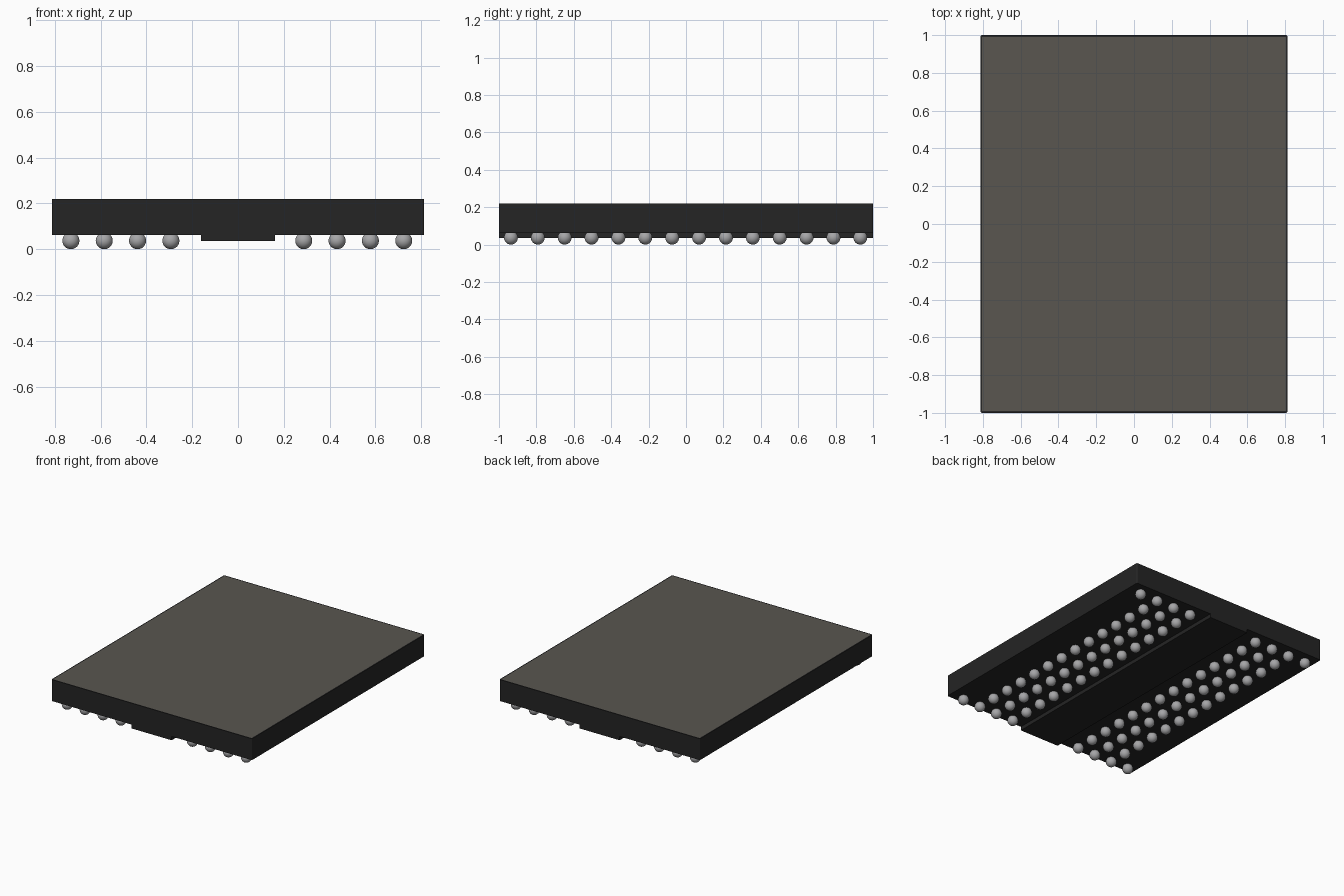
import bpy, bmesh

if "Cube" in bpy.data.objects:
    bpy.data.objects.remove(bpy.data.objects["Cube"])

def material(name, rgb):
    m = bpy.data.materials.new(name)
    m.diffuse_color = (*rgb, 1)
    m.use_nodes = True
    m.node_tree.nodes["Principled BSDF"].inputs["Base Color"].default_value = m.diffuse_color
    return m

black = material("black_resin", (0.018, 0.018, 0.018))
brown = material("grey_brown_top", (0.10, 0.092, 0.08))
solder = material("solder_grey", (0.38, 0.38, 0.39))

def finish(bm, name, mats):
    me = bpy.data.meshes.new(name)
    bm.to_mesh(me)
    bm.free()
    for m in mats:
        me.materials.append(m)
    ob = bpy.data.objects.new(name, me)
    bpy.context.collection.objects.link(ob)
    return ob

def box(x, y, z0, z1):
    bm = bmesh.new()
    bmesh.ops.create_cube(bm, size=1)
    for v in bm.verts:
        v.co = (v.co.x * 2 * x, v.co.y * 2 * y, z0 if v.co.z < 0 else z1)
    return bm

# Package body with softened corners and an inset brown top
bm = box(0.813, 1.0, 0.063, 0.22)
upright = [e for e in bm.edges if abs(e.verts[0].co.z - e.verts[1].co.z) > 0.1]
bmesh.ops.bevel(bm, geom=upright, offset=0.008, segments=3, profile=0.5, affect='EDGES')
bm.normal_update()
top = [f for f in bm.faces if f.normal.z > 0.9]
bmesh.ops.inset_region(bm, faces=top, thickness=0.009)
for f in top:
    f.material_index = 1
finish(bm, "package_body", [black, brown])

# Raised strip along the middle of the underside
finish(box(0.162, 1.0, 0.035, 0.066), "underside_strip", [black])

# Solder balls: three full columns per side, outer column only at its ends
R, ROWS, PITCH = 0.037, 14, 0.1437
bm = bmesh.new()
bmesh.ops.create_uvsphere(bm, u_segments=24, v_segments=16, radius=R)
for f in bm.faces:
    f.smooth = True
ball = finish(bm, "solder_ball", [solder])
mesh = ball.data
bpy.data.objects.remove(ball)
for side in (-1, 1):
    for col in range(4):
        x = side * (0.29 + 0.1455 * col) - 0.003
        for row in range(ROWS):
            if col == 3 and row not in (0, ROWS - 1):
                continue
            ob = bpy.data.objects.new("solder_ball", mesh)
            ob.location = (x, (row - (ROWS - 1) / 2) * PITCH - 0.002, R)
            bpy.context.collection.objects.link(ob)
